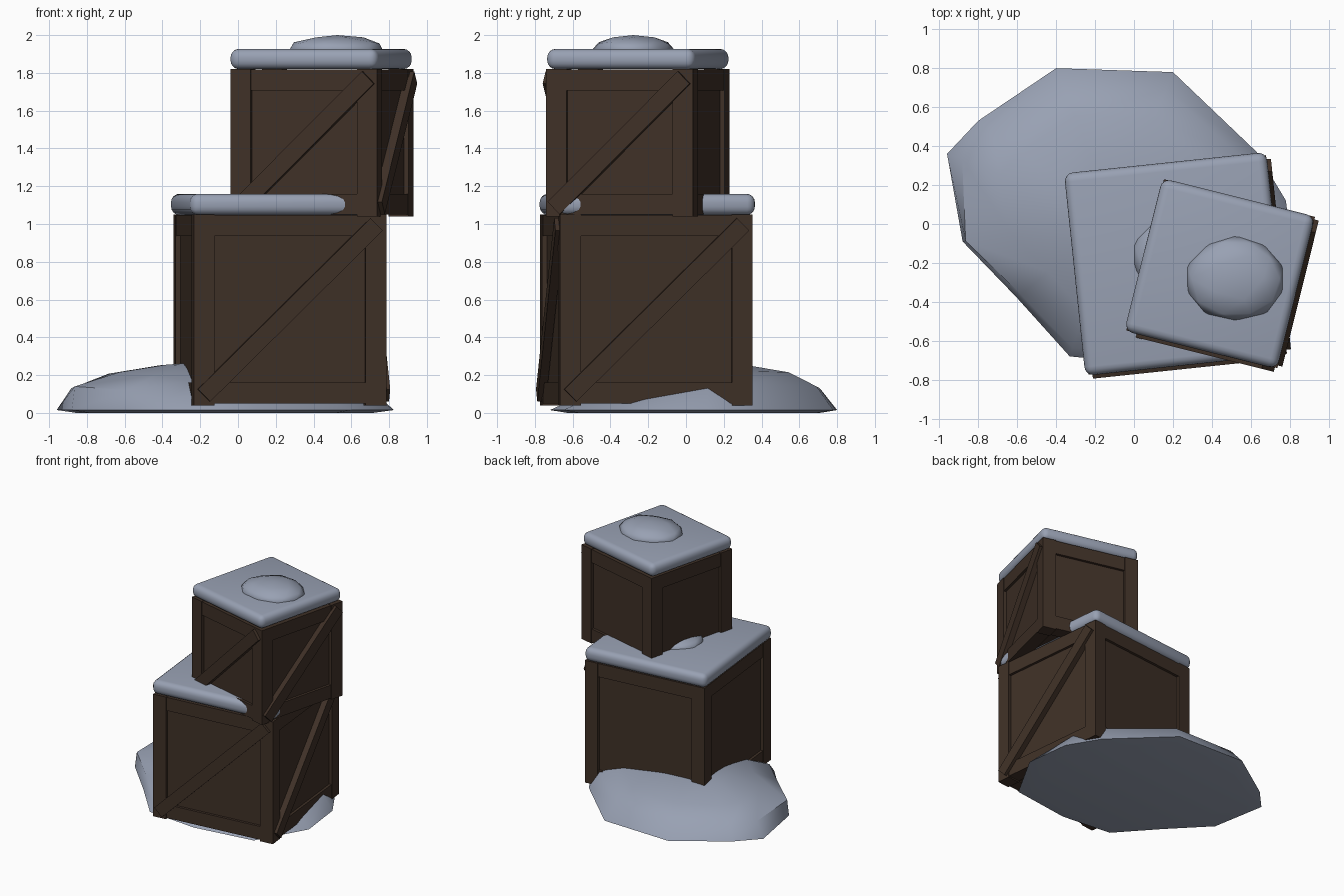
import bpy, bmesh, math
from mathutils import Matrix, Vector

if "Cube" in bpy.data.objects:
    bpy.data.objects.remove(bpy.data.objects["Cube"])


def material(name, rgb):
    m = bpy.data.materials.new(name)
    m.diffuse_color = (*rgb, 1)
    m.use_nodes = True
    m.node_tree.nodes["Principled BSDF"].inputs["Base Color"].default_value = m.diffuse_color
    return m


WOOD = material("dark wood", (0.050, 0.030, 0.020))
SNOW = material("blue grey snow", (0.315, 0.355, 0.45))


def finish(name, bm, mat, loc=(0, 0, 0), rot=0, smooth=None):
    bmesh.ops.recalc_face_normals(bm, faces=bm.faces)
    me = bpy.data.meshes.new(name)
    bm.to_mesh(me)
    bm.free()
    me.materials.append(mat)
    ob = bpy.data.objects.new(name, me)
    bpy.context.collection.objects.link(ob)
    ob.location = loc
    ob.rotation_euler.z = math.radians(rot)
    if smooth:
        bpy.ops.object.select_all(action='DESELECT')
        ob.select_set(True)
        bpy.context.view_layer.objects.active = ob
        bpy.ops.object.shade_smooth_by_angle(angle=math.radians(smooth))
    return ob


def box(bm, c, s, pre=Matrix()):
    m = pre @ Matrix.Translation(c) @ Matrix.Diagonal((*s, 1))
    bmesh.ops.create_cube(bm, size=1, matrix=m)


def crate(name, loc, rot, w, h, brace_len):
    """Crate standing on its local z = 0, braces on the front and right."""
    f = 0.11
    # recessed panels
    bm = bmesh.new()
    box(bm, (0, 0, h / 2 + 0.005), (w - 0.05, w - 0.05, h - 0.03))
    finish(name + "_panels", bm, WOOD, loc, rot)
    # corner posts and rails
    bm = bmesh.new()
    p = (w - f) / 2
    for sx in (-1, 1):
        for sy in (-1, 1):
            box(bm, (sx * p, sy * p, h / 2), (f, f, h))
    for k in range(4):
        turn = Matrix.Rotation(k * math.pi / 2, 4, 'Z')
        for z in (0.01 + f / 2, h - f / 2 - 0.003):
            box(bm, (0, -p + 0.002, z), (w - 2 * f, f - 0.004, f), turn)
    finish(name + "_frame", bm, WOOD, loc, rot)
    # diagonal braces
    bm = bmesh.new()
    for k in (0, 1):
        pre = (Matrix.Rotation(k * math.pi / 2, 4, 'Z')
               @ Matrix.Translation((0, -w / 2, h / 2))
               @ Matrix.Rotation(-math.atan2(h, w), 4, 'Y'))
        box(bm, (0, 0, 0), (brace_len, 0.046, 0.092), pre)
    finish(name + "_braces", bm, WOOD, loc, rot)


def snow_slab(name, loc, rot, w, t):
    bm = bmesh.new()
    box(bm, (0, 0, t / 2), (w, w, t))
    bmesh.ops.bevel(bm, geom=list(bm.edges), offset=0.045, segments=4,
                    profile=0.5, affect='EDGES')
    finish(name, bm, SNOW, loc, rot, 60)


def snow_lump(name, loc, size, rot=0):
    bm = bmesh.new()
    bmesh.ops.create_icosphere(bm, subdivisions=2, radius=1)
    for v in bm.verts:
        k = 1 + 0.04 * math.sin(5 * v.co.x + 3 * v.co.y)
        v.co = Vector((v.co.x * size[0] * k, v.co.y * size[1] * k, v.co.z * size[2]))
    finish(name, bm, SNOW, loc, rot, 60)


crate("lower_crate", (0.222, -0.21, 0.04), 6, 1.025, 1.01, 1.29)
crate("upper_crate", (0.445, -0.255, 1.04), -14, 0.80, 0.78, 0.99)
snow_slab("lower_snow_cap", (0.215, -0.205, 1.047), 6, 1.045, 0.113)
snow_slab("upper_snow_cap", (0.44, -0.255, 1.82), -14, 0.808, 0.107)
snow_lump("upper_snow_lump", (0.525, -0.28, 1.92), (0.26, 0.22, 0.08))
snow_lump("lower_snow_lump", (0.25, -0.16, 1.15), (0.26, 0.22, 0.07))

# snow drift on the ground: x, y, shoulder height, shoulder scale
outline = [(0.825, -0.25, .06, .93), (0.78, 0.12, .13, .91), (0.63, 0.37, .15, .9),
           (0.2, 0.78, .14, .88), (-0.4, 0.80, .13, .88), (-0.8, 0.53, .11, .92),
           (-0.96, 0.36, .13, .91), (-0.88, -0.09, .14, .98), (-0.6, -0.38, .12, .96),
           (-0.33, -0.68, .08, .94), (0.1, -0.72, .05, .9), (0.6, -0.65, .04, .92)]
cx, cy = -0.1, 0.04
bm = bmesh.new()


def ring(scale, height):
    return [bm.verts.new((cx + (x - cx) * scale(s), cy + (y - cy) * scale(s), height(z)))
            for x, y, z, s in outline]


rings = [ring(lambda s: 0.88, lambda z: 0.0),
         ring(lambda s: 1.0, lambda z: 0.015),
         ring(lambda s: s, lambda z: z),
         ring(lambda s: 0.68, lambda z: 0.11 + 0.75 * z),
         ring(lambda s: 0.36, lambda z: 0.22 + 0.25 * z)]
n = len(outline)
for a, b in zip(rings, rings[1:]):
    for i in range(n):
        j = (i + 1) % n
        bm.faces.new((a[i], a[j], b[j], b[i]))
bm.faces.new(rings[0][::-1])
top = bm.verts.new((cx, cy, 0.275))
for i in range(n):
    bm.faces.new((rings[-1][i], rings[-1][(i + 1) % n], top))
finish("ground_snow_drift", bm, SNOW, smooth=50)
